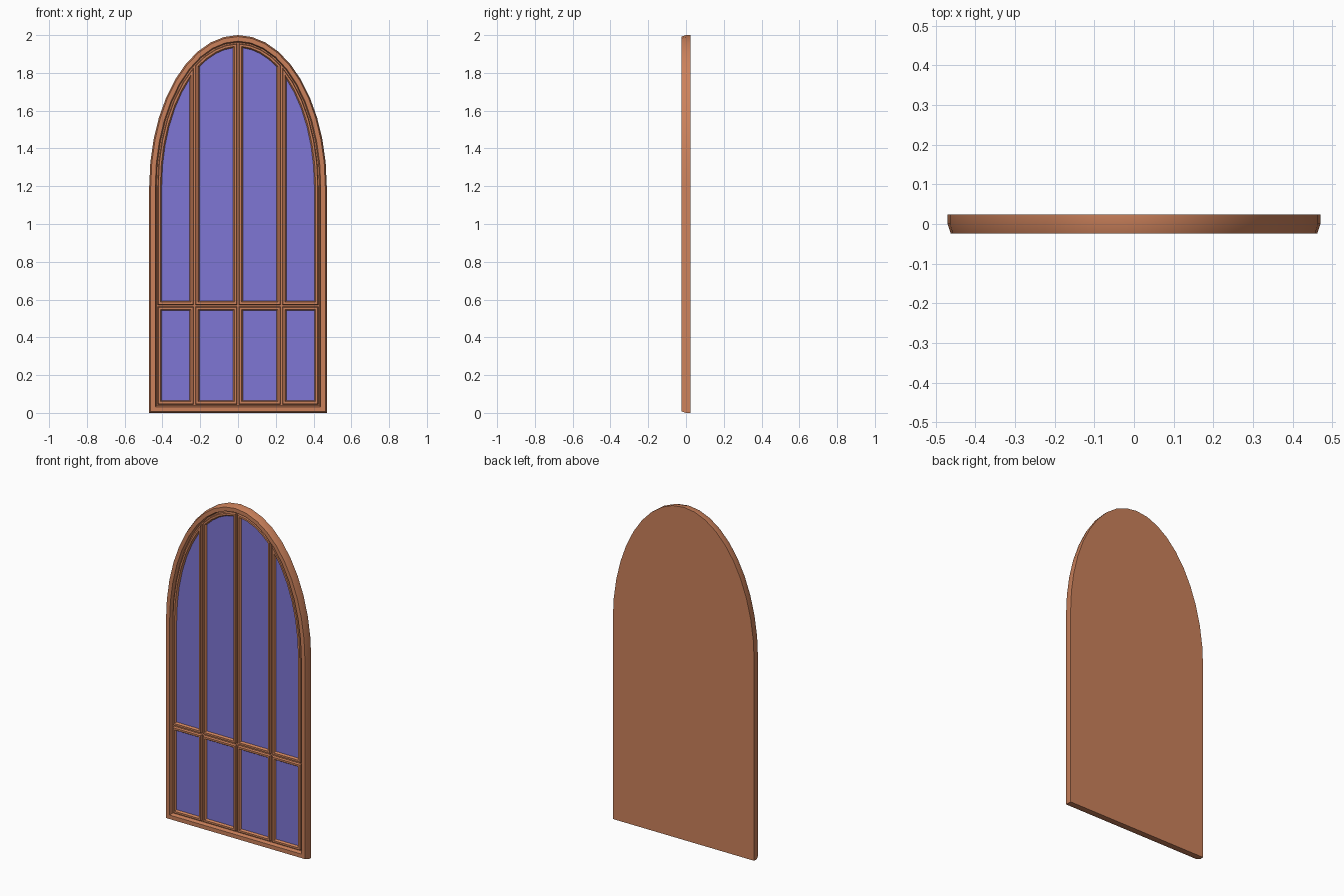
import bpy, bmesh
from math import acos, cos, sin, pi, radians

cube = bpy.data.objects.get("Cube")
if cube:
    bpy.data.objects.remove(cube)

HALF_W, SPRING, RISE = 0.47, 1.2, 0.8
FRAME_W = 0.04          # width of the outer frame
RAIL_Z = 0.567          # height of the cross rail
BACK, FRONT, FLOOR = 0.024, -0.024, -0.002


def material(name, color):
    m = bpy.data.materials.new(name)
    m.use_nodes = True
    m.diffuse_color = color
    m.node_tree.nodes["Principled BSDF"].inputs["Base Color"].default_value = color
    return m


wood = material("warm wood", (0.60, 0.22, 0.105, 1))
glass = material("violet glass", (0.21, 0.18, 0.66, 1))


def arch(inset, x0, x1, steps):
    """Points along the inset arch from x1 back to x0."""
    a, b = HALF_W - inset, RISE - inset
    t0, t1 = (acos(max(-1, min(1, x / a))) for x in (x1, x0))
    angles = [t0 + (t1 - t0) * i / steps for i in range(steps + 1)]
    return [(a * cos(t), SPRING + b * sin(t)) for t in angles]


def frame_loop(d):
    w = HALF_W - d
    return [(-w, d), (w, d)] + arch(d, -w, w, 20)


def loft(name, loops, caps):
    """Skin a list of (outline, y) loops; caps maps loop index to material slot."""
    bm = bmesh.new()
    rings = [[bm.verts.new((x, y, z)) for x, z in pts] for pts, y in loops]
    for r0, r1 in zip(rings, rings[1:]):
        n = len(r0)
        for i in range(n):
            j = (i + 1) % n
            bm.faces.new((r0[i], r0[j], r1[j], r1[i]))
    for index, slot in caps.items():
        bm.faces.new(rings[index]).material_index = slot
    bmesh.ops.recalc_face_normals(bm, faces=bm.faces)
    # Open mouldings must face the front
    bm.faces.ensure_lookup_table()
    if bm.faces[-1].normal.y > 0 and -1 in caps:
        bmesh.ops.reverse_faces(bm, faces=bm.faces)
    mesh = bpy.data.meshes.new(name)
    bm.to_mesh(mesh)
    bm.free()
    mesh.materials.append(wood)
    mesh.materials.append(glass)
    obj = bpy.data.objects.new(name, mesh)
    bpy.context.collection.objects.link(obj)
    bpy.ops.object.select_all(action="DESELECT")
    obj.select_set(True)
    bpy.context.view_layer.objects.active = obj
    bpy.ops.object.shade_smooth_by_angle(angle=radians(20))
    return obj


# Outer frame with chamfered rim, flat back and recessed panel
profile = [(0, BACK), (0, 0), (0.008, FRONT), (0.032, FRONT), (0.038, FLOOR)]
loft("arched_frame", [(frame_loop(d), y) for d, y in profile], {0: 0, -1: 0})

# Moulded panes: inset from the cell edge and depth
moulding = [(0.005, FLOOR), (0.008, -0.016), (0.019, -0.016), (0.026, -0.005)]
inner = HALF_W - FRAME_W
columns = [-inner, -0.23, 0, 0.23, inner]


def lower_cell(x0, x1, d):
    z0, z1 = FRAME_W + d, RAIL_Z - d
    return [(x0 + d, z0), (x1 - d, z0), (x1 - d, z1), (x0 + d, z1)]


def upper_cell(x0, x1, d):
    z0 = RAIL_Z + d
    steps = 6 if max(abs(x0), abs(x1)) == inner else 4
    top = arch(FRAME_W + d, x0 + d, x1 - d, steps)
    return [(x0 + d, z0), (x1 - d, z0)] + top


names = ["outer_right", "inner_right", "inner_left", "outer_left"]
for name, x0, x1 in zip(names, columns, columns[1:]):
    for row, cell in (("lower", lower_cell), ("upper", upper_cell)):
        loops = [(cell(x0, x1, d), y) for d, y in moulding]
        loft(f"{row}_{name}_pane", loops, {-1: 1})
